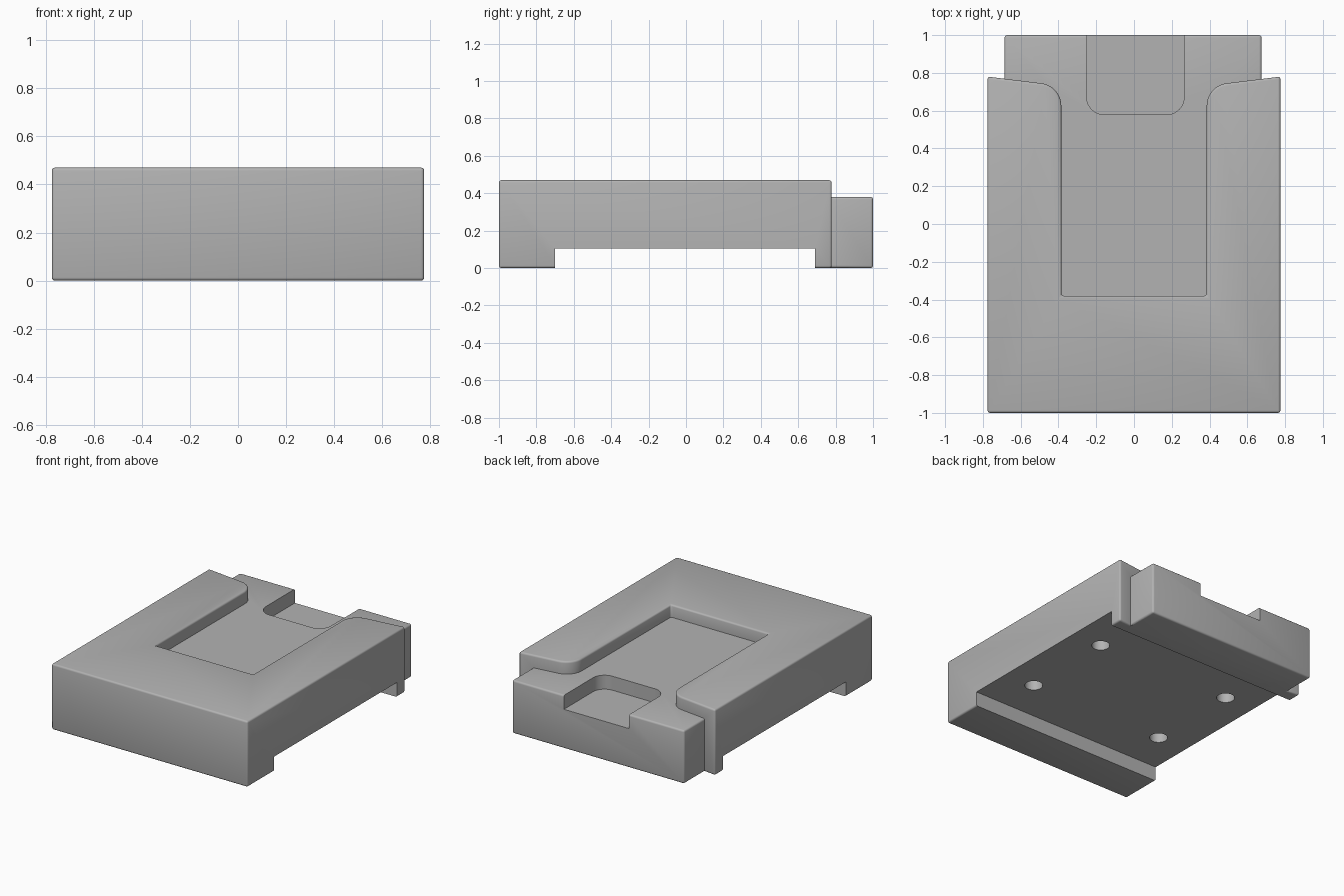
import bpy, bmesh, math
from mathutils import Vector

cube = bpy.data.objects.get("Cube")
if cube:
    bpy.data.objects.remove(cube, do_unlink=True)

grey = bpy.data.materials.new("plain grey")
grey.use_nodes = True
tone = (0.45, 0.45, 0.45, 1)
grey.diffuse_color = tone
grey.node_tree.nodes["Principled BSDF"].inputs["Base Color"].default_value = tone


def rounded(corners, steps=12):
    """Outline from (x, y, fillet radius) corners."""
    out = []
    for i, (x, y, r) in enumerate(corners):
        p = Vector((x, y))
        if not r:
            out.append(p)
            continue
        a = (Vector(corners[i - 1][:2]) - p).normalized()
        b = (Vector(corners[(i + 1) % len(corners)][:2]) - p).normalized()
        half = a.angle(b) / 2
        centre = p + (a + b).normalized() * (r / math.sin(half))
        start = p + a * (r / math.tan(half)) - centre
        end = p + b * (r / math.tan(half)) - centre
        for k in range(steps + 1):
            t = k / steps
            out.append(centre + (start * (1 - t) + end * t).normalized() * r)
    return out


def prism(name, outline, z0, z1, bevel=0):
    bm = bmesh.new()
    face = bm.faces.new([bm.verts.new((p[0], p[1], z0)) for p in outline])
    ext = bmesh.ops.extrude_face_region(bm, geom=[face])["geom"]
    verts = [v for v in ext if isinstance(v, bmesh.types.BMVert)]
    bmesh.ops.translate(bm, verts=verts, vec=(0, 0, z1 - z0))
    bmesh.ops.recalc_face_normals(bm, faces=bm.faces)
    mesh = bpy.data.meshes.new(name)
    bm.to_mesh(mesh)
    bm.free()
    mesh.materials.append(grey)
    obj = bpy.data.objects.new(name, mesh)
    bpy.context.collection.objects.link(obj)
    if bevel:
        mod = obj.modifiers.new("soft edges", "BEVEL")
        mod.width, mod.segments, mod.limit_method = bevel, 3, "ANGLE"
        apply(obj, mod)
    return obj


def apply(obj, mod):
    bpy.ops.object.select_all(action="DESELECT")
    bpy.context.view_layer.objects.active = obj
    obj.select_set(True)
    bpy.ops.object.modifier_apply(modifier=mod.name)


def combine(obj, other, operation):
    mod = obj.modifiers.new("combine", "BOOLEAN")
    mod.operation, mod.object, mod.solver = operation, other, "EXACT"
    apply(obj, mod)
    bpy.data.objects.remove(other, do_unlink=True)


def rect(x0, x1, y0, y1):
    return [(x0, y0), (x1, y0), (x1, y1), (x0, y1)]


# U-shaped housing with flared, rounded arm ends
right_side = [(0.775, -1, 0), (0.775, 0.78, 0), (0.385, 0.732, 0.12), (0.385, -0.38, 0)]
left_side = [(-x, y, r) for x, y, r in reversed(right_side)]
body = prism("housing", rounded(right_side + left_side), 0, 0.47, 0.013)

# Lower block that forms the pocket floor and back step
combine(body, prism("base_block", rect(-0.685, 0.675, -0.6, 1), 0, 0.38, 0.013), "UNION")

# Rounded notch in the back step
notch = rounded([(-0.25, 0.58, 0.09), (0.265, 0.58, 0.09), (0.265, 1.2, 0), (-0.25, 1.2, 0)])
combine(body, prism("notch_cutter", notch, 0.28, 0.6), "DIFFERENCE")

# Wide channel across the underside
combine(body, prism("channel_cutter", rect(-1, 1, -0.7, 0.69), -0.2, 0.105), "DIFFERENCE")

# Four mounting holes in the channel ceiling
for x in (-0.54, 0.54):
    for y in (-0.39, 0.30):
        circle = [(x + 0.06 * math.cos(math.tau * k / 32), y + 0.06 * math.sin(math.tau * k / 32))
                  for k in range(32)]
        combine(body, prism("hole_cutter", circle, 0, 0.3), "DIFFERENCE")

bpy.ops.object.select_all(action="DESELECT")
bpy.context.view_layer.objects.active = body
body.select_set(True)
bpy.ops.object.shade_smooth_by_angle(angle=math.radians(35))
